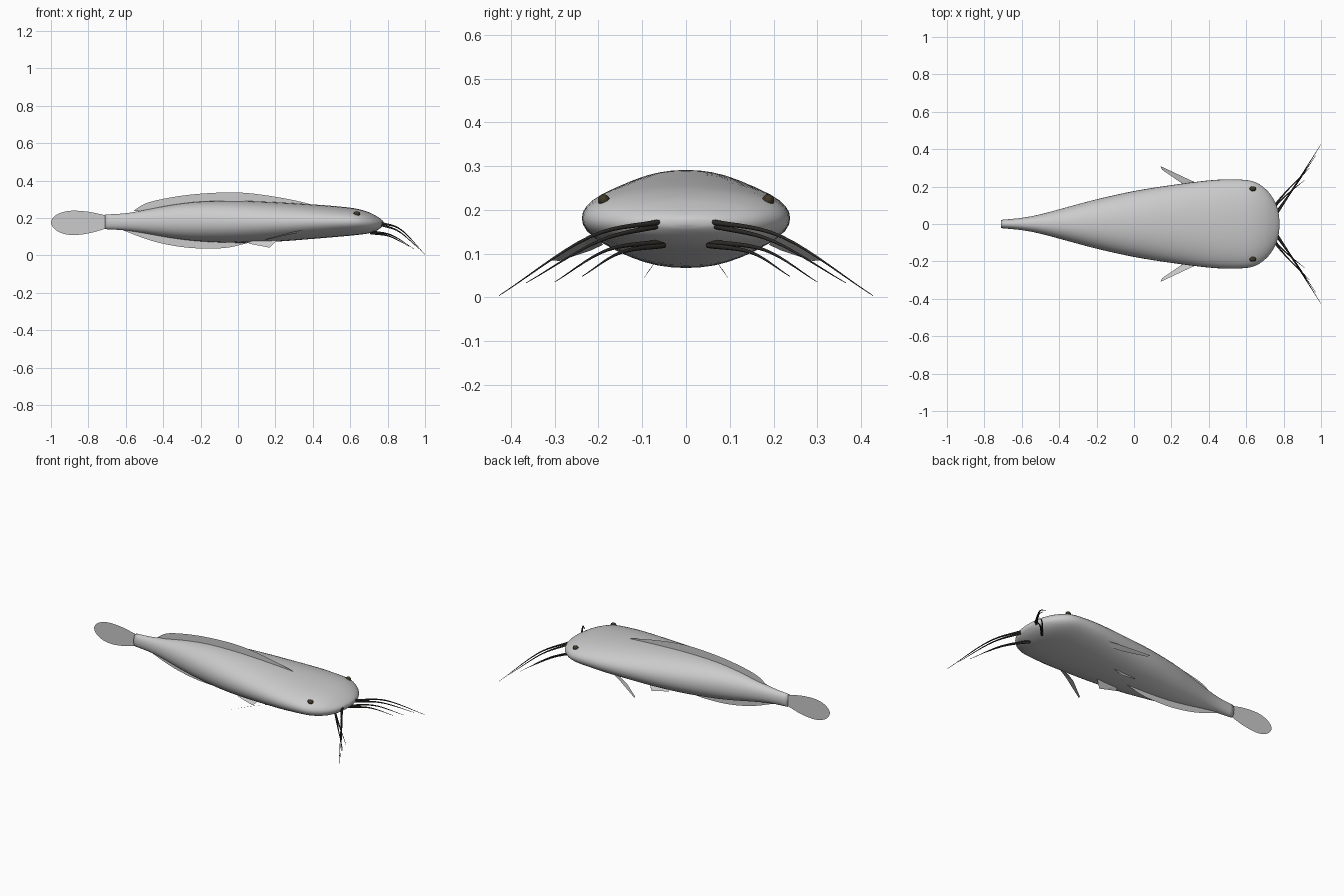
import bpy, bmesh, math
from mathutils import Vector

if "Cube" in bpy.data.objects:
    bpy.data.objects.remove(bpy.data.objects["Cube"])


def paint(name, color):
    m = bpy.data.materials.new(name)
    m.diffuse_color = color
    m.use_nodes = True
    m.node_tree.nodes["Principled BSDF"].inputs["Base Color"].default_value = m.diffuse_color
    return m


dark = paint("dark skin", (0.025, 0.023, 0.02, 1))
eye_mat = paint("eye brown", (0.05, 0.04, 0.02, 1))


def mesh_object(name, bm, smooth=True):
    bmesh.ops.recalc_face_normals(bm, faces=bm.faces)
    me = bpy.data.meshes.new(name)
    bm.to_mesh(me)
    bm.free()
    ob = bpy.data.objects.new(name, me)
    bpy.context.collection.objects.link(ob)
    for p in me.polygons:
        p.use_smooth = smooth
    return ob


def smooth_path(pts, steps=4):
    """Catmull-Rom interpolation through tuples of any size."""
    v = [Vector(p) for p in pts]
    v = [2 * v[0] - v[1]] + v + [2 * v[-1] - v[-2]]
    out = []
    for i in range(1, len(v) - 2):
        a, b, c, d = v[i - 1:i + 3]
        for k in range(steps):
            t = k / steps
            out.append(0.5 * (2 * b + (c - a) * t + (2 * a - 5 * b + 4 * c - d) * t * t
                              + (3 * b - a - 3 * c + d) * t ** 3))
    return out + [v[-2]]


# Body: rounded sections given as x, half width, top z, bottom z
sections = [(-0.71, 0.022, 0.218, 0.140), (-0.6, 0.033, 0.225, 0.133),
            (-0.5, 0.052, 0.242, 0.118), (-0.35, 0.092, 0.270, 0.092),
            (-0.2, 0.132, 0.287, 0.075), (0.0, 0.176, 0.291, 0.067),
            (0.2, 0.208, 0.284, 0.073), (0.4, 0.233, 0.272, 0.088),
            (0.52, 0.238, 0.263, 0.098), (0.63, 0.230, 0.250, 0.108),
            (0.70, 0.190, 0.230, 0.118), (0.745, 0.135, 0.207, 0.134),
            (0.77, 0.075, 0.189, 0.153), (0.778, 0.015, 0.178, 0.166)]
bm = bmesh.new()
N = 40
rings = []
for x, w, top, bot in smooth_path(sections):
    mid = (top + bot) / 2 + 0.06 * (x > 9)
    ring = []
    for i in range(N):
        a = math.tau * i / N
        c, s = math.cos(a), math.sin(a)
        y = w * math.copysign(abs(c) ** 0.92, c)
        ring.append(bm.verts.new((x, y, mid + (top - bot) / 2 * math.copysign(abs(s) ** 0.95, s))))
    rings.append(ring)
for r0, r1 in zip(rings, rings[1:]):
    for i in range(N):
        bm.faces.new((r0[i], r0[(i + 1) % N], r1[(i + 1) % N], r1[i]))
bm.faces.new(rings[0])
bm.faces.new(rings[-1])
mesh_object("body", bm)


def fin(name, pts):
    """Paper-thin fin; pts is a closed outline."""
    bm = bmesh.new()
    f = bm.faces.new([bm.verts.new(p) for p in pts])
    bmesh.ops.triangulate(bm, faces=[f])
    return mesh_object(name, bm, False)


def upright_fin(name, edge, base):
    return fin(name, [(p[0], 0, p[1]) for p in smooth_path([(a, b, 0) for a, b in edge])]
               + [(a, 0, b) for a, b in base])


# Median fins
upright_fin("dorsal_fin", [(-0.56, 0.236), (-0.5, 0.275), (-0.4, 0.302), (-0.25, 0.325),
                           (-0.08, 0.336), (0.05, 0.333), (0.2, 0.313), (0.32, 0.290), (0.40, 0.270)],
            [(0.2, 0.27), (0, 0.27), (-0.3, 0.255)])
upright_fin("anal_fin", [(-0.62, 0.136), (-0.5, 0.090), (-0.4, 0.062), (-0.28, 0.042),
                         (-0.16, 0.036), (-0.05, 0.042), (0.06, 0.068)],
            [(-0.05, 0.085), (-0.25, 0.10), (-0.45, 0.13)])
upright_fin("tail_fin", [(-0.70, 0.212), (-0.8, 0.233), (-0.9, 0.238), (-0.97, 0.217),
                         (-1.0, 0.176), (-0.97, 0.132), (-0.9, 0.109), (-0.8, 0.117), (-0.70, 0.145)], [])


# Eyes, paired fins and whiskers on both sides
barbels = [((0.76, 0.05, 0.174), (0.87, 0.22, 0.138), (1.0, 0.427, 0.004)),
           ((0.76, 0.06, 0.164), (0.86, 0.20, 0.128), (0.97, 0.365, 0.033)),
           ((0.71, 0.05, 0.127), (0.82, 0.18, 0.108), (0.94, 0.300, 0.035)),
           ((0.71, 0.05, 0.119), (0.81, 0.15, 0.102), (0.915, 0.237, 0.048))]
for side, tag in ((1, "left"), (-1, "right")):
    bm = bmesh.new()
    bmesh.ops.create_uvsphere(bm, u_segments=16, v_segments=10, radius=0.017)
    eye = mesh_object("eye_" + tag, bm)
    eye.location = (0.635, side * 0.188, 0.222)
    eye.scale = (1.05, 0.8, 0.8)
    eye.data.materials.append(eye_mat)

    fin("pectoral_fin_" + tag, [(x, side * y, z) for x, y, z in
        ((0.38, 0.20, 0.142), (0.30, 0.235, 0.128), (0.14, 0.31, 0.085),
         (0.15, 0.29, 0.083), (0.26, 0.215, 0.108), (0.32, 0.19, 0.12))])
    fin("pelvic_fin_" + tag, [(x, side * y, z) for x, y, z in
        ((0.22, 0.07, 0.09), (0.20, 0.077, 0.072), (0.17, 0.098, 0.041), (0.06, 0.085, 0.062), (0.06, 0.07, 0.08))])

    for n, pts in enumerate(barbels):
        path = smooth_path(pts, 7)
        cu = bpy.data.curves.new("barbel", 'CURVE')
        cu.dimensions = '3D'
        cu.bevel_depth = 0.0065
        cu.bevel_resolution = 2
        cu.use_fill_caps = True
        sp = cu.splines.new('POLY')
        sp.points.add(len(path) - 1)
        for i, p in enumerate(path):
            sp.points[i].co = (p.x, side * p.y, p.z, 1)
            sp.points[i].radius = 1 - 0.88 * i / (len(path) - 1)
        cu.materials.append(dark)
        ob = bpy.data.objects.new(f"barbel_{tag}_{n + 1}", cu)
        bpy.context.collection.objects.link(ob)
